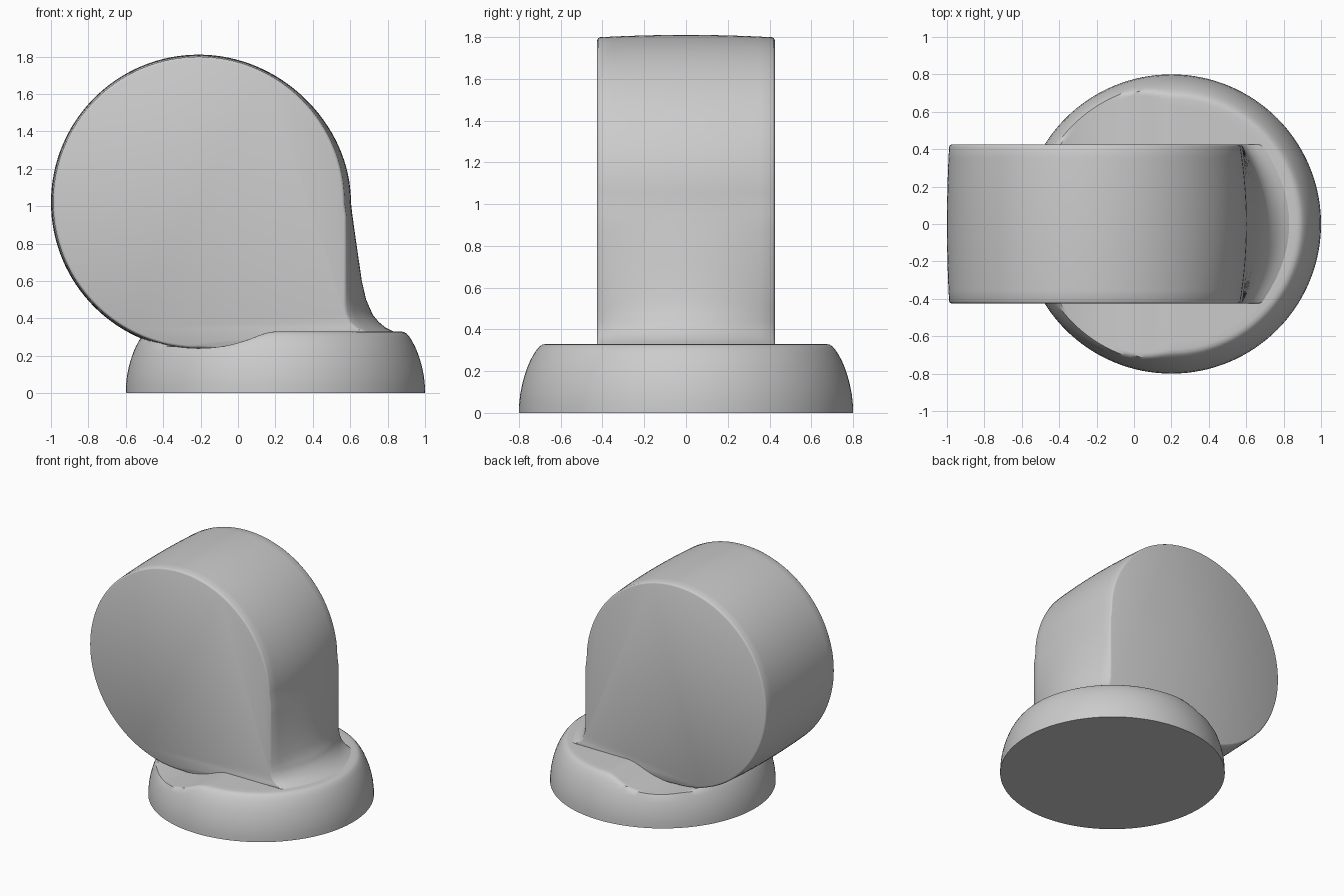
import bpy, bmesh, math

if "Cube" in bpy.data.objects:
    bpy.data.objects.remove(bpy.data.objects["Cube"], do_unlink=True)

# One plain grey material
grey = bpy.data.materials.new("light_grey")
grey.use_nodes = True
COLOUR = (0.6, 0.6, 0.6, 1)
grey.diffuse_color = COLOUR
grey.node_tree.nodes["Principled BSDF"].inputs["Base Color"].default_value = COLOUR

CX, CZ, R = -0.21, 1.02, 0.79      # drum centre and radius
BASE_X, TOP = 0.2, 0.33            # foot centre and height
HALF = 0.425                       # half width of the drum


def loft(name, rings, angle):
    """Skin closed loops of equal length and cap both ends."""
    bm = bmesh.new()
    loops = [[bm.verts.new(p) for p in ring] for ring in rings]
    n = len(loops[0])
    for a, b in zip(loops, loops[1:]):
        for i in range(n):
            j = (i + 1) % n
            bm.faces.new((a[i], a[j], b[j], b[i]))
    bm.faces.new(loops[0][::-1])
    bm.faces.new(loops[-1])
    bmesh.ops.recalc_face_normals(bm, faces=bm.faces)
    mesh = bpy.data.meshes.new(name)
    bm.to_mesh(mesh)
    bm.free()
    obj = bpy.data.objects.new(name, mesh)
    bpy.context.collection.objects.link(obj)
    mesh.materials.append(grey)
    bpy.ops.object.select_all(action='DESELECT')
    obj.select_set(True)
    bpy.context.view_layer.objects.active = obj
    bpy.ops.object.shade_smooth_by_angle(angle=math.radians(angle))
    return obj


def sample(points, z):
    """Interpolate x at height z along (z, x) points, highest first."""
    for (z0, x0), (z1, x1) in zip(points, points[1:]):
        if z >= z1:
            return x0 + (x1 - x0) * (z - z0) / (z1 - z0)
    return points[-1][1]


# Round foot: domed wall, flat top, shallow trough under the drum
def foot_height(x):
    trough = CZ - math.sqrt(max(0.01, 0.78 ** 2 - (x - CX) ** 2))
    k = 0.03
    t = max(k - abs(TOP - trough), 0) / k
    return min(TOP, trough) - t * t * k / 4


wall = [(0, 0.8), (0.04, 0.799), (0.09, 0.794), (0.14, 0.784), (0.18, 0.773),
        (0.22, 0.759), (0.25, 0.746), (0.28, 0.73), (0.30, 0.717),
        (0.318, 0.702), (0.327, 0.688), (TOP, 0.67)]
wall += [(TOP, 0.67 - 0.04 * i) for i in range(1, 17)]
foot = []
for z, r in wall:
    ring = []
    for i in range(128):
        a = math.tau * i / 128
        x, y = BASE_X + r * math.cos(a), r * math.sin(a)
        ring.append((x, y, min(z, foot_height(x))))
    foot.append(ring)
loft("round_foot", foot, 35)

# Drum and neck: circle that drops into a bulging, flared back edge
MID = [(CZ, 0.602), (0.8, 0.633), (0.6, 0.662), (0.5, 0.685), (0.42, 0.72),
       (0.38, 0.753), (0.35, 0.79), (TOP, 0.83), (0.2, 0.83)]
EDGE = [(CZ, 0.578), (0.8, 0.578), (0.47, 0.575), (0.42, 0.582), (0.38, 0.6),
        (0.35, 0.635), (TOP, 0.68), (0.2, 0.68)]
NECK_Z = [0.95, 0.88, 0.8, 0.7, 0.6, 0.54, 0.5, 0.47, 0.44, 0.42, 0.4, 0.38,
          0.365, 0.35, 0.338, TOP, 0.2]


def drum_ring(y, inset):
    crown = 1 - (y / HALF) ** 2
    r = R - 0.012 * (1 - crown) - inset
    ring = []
    for i in range(97):
        a = math.radians(-90 - 270 * i / 96)
        # The upper right quarter leans outward towards the neck
        right = max(0, math.cos(a))
        lean = (0.024 * crown * right ** 4) if math.sin(a) >= 0 else 0
        ring.append((CX + r * math.cos(a) + lean, y, CZ + r * math.sin(a)))
    for z in NECK_Z:
        e, m = sample(EDGE, z), sample(MID, z)
        ring.append((e + (m - e) * crown - inset, y, z))
    return ring


steps = 14
stations = [(-HALF, 0.012), (-HALF + 0.004, 0.004)]
stations += [((HALF - 0.012) * (2 * i / steps - 1), 0) for i in range(steps + 1)]
stations += [(HALF - 0.004, 0.004), (HALF, 0.012)]
loft("drum_head", [drum_ring(y, inset) for y, inset in stations], 40)
